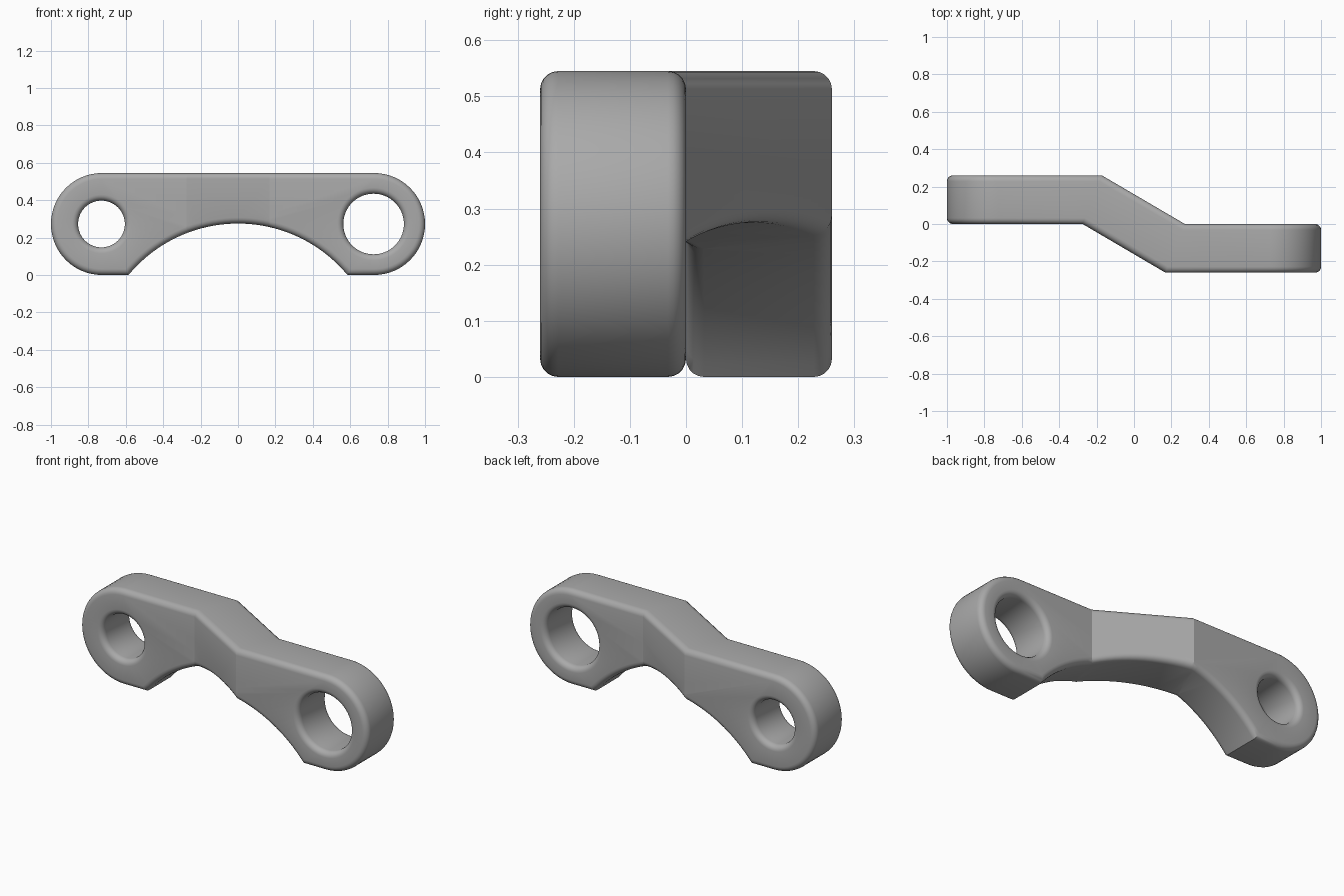
import bpy, bmesh
from math import sin, cos, pi, sqrt, atan2
from mathutils import Vector

if "Cube" in bpy.data.objects:
    bpy.data.objects.remove(bpy.data.objects["Cube"], do_unlink=True)

HEIGHT, THICK, FILLET = 0.545, 0.26, 0.032
END_R = HEIGHT / 2
END_X = 1 - END_R
ARCH_R, ARCH_Z = 0.76, -0.485
HOLES = [(-0.73, 0.125), (0.725, 0.162)]
# x of the two bends on the front face and on the back face
BEND_FRONT, BEND_BACK = (-0.275, 0.168), (-0.172, 0.272)
STEPS = 5


def outline(d):
    """Outer outline, shrunk inward by d."""
    pts = []
    r = END_R - d
    for i in range(33):                      # right rounded end, bottom to top
        a = -pi / 2 + pi * i / 32
        pts.append((END_X + r * cos(a), END_R + r * sin(a)))
    for i in range(33):                      # left rounded end, top to bottom
        a = pi / 2 + pi * i / 32
        pts.append((-END_X + r * cos(a), END_R + r * sin(a)))
    R = ARCH_R + d                           # arch under the middle
    x = sqrt(R * R - (d - ARCH_Z) ** 2)
    half = atan2(x, d - ARCH_Z)
    for i in range(41):
        a = -half + 2 * half * i / 40
        pts.append((R * sin(a), ARCH_Z + R * cos(a)))
    return pts


def circle(cx, r):
    return [(cx + r * cos(2 * pi * i / 64), END_R + r * sin(2 * pi * i / 64))
            for i in range(64)]


# Depth layers: (depth 0..THICK, inset) giving rounded front and back rims
front = [(FILLET * (1 - sin(a)), FILLET * (1 - cos(a)))
         for a in (pi / 2 * (1 - i / STEPS) for i in range(STEPS + 1))]
layers = front + [(THICK - y, d) for y, d in reversed(front)]

bm = bmesh.new()
caps = {0: [], len(layers) - 1: []}
shapes = [outline] + [lambda d, c=c, r=r: circle(c, r + d) for c, r in HOLES]
for shape in shapes:
    rings = [[bm.verts.new((x, y, z)) for x, z in shape(d)] for y, d in layers]
    n = len(rings[0])
    for a, b in zip(rings, rings[1:]):
        for i in range(n):
            j = (i + 1) % n
            bm.faces.new((a[i], a[j], b[j], b[i]))
    for k in caps:
        caps[k] += [bm.edges.get((rings[k][i], rings[k][(i + 1) % n]))
                    for i in range(n)]

# Flat front and back faces with the holes left open
for k, edges in caps.items():
    bmesh.ops.triangle_fill(bm, edges=edges, use_beauty=True,
                            normal=(0, -1 if k == 0 else 1, 0))

# Cut along the slanted bend planes
for xf, xb in zip(BEND_FRONT, BEND_BACK):
    bmesh.ops.bisect_plane(bm, geom=bm.verts[:] + bm.edges[:] + bm.faces[:],
                           plane_co=Vector((xf, 0, 0)),
                           plane_no=Vector((THICK, xf - xb, 0)), dist=1e-5)

# Step the right half forward through the bends
for v in bm.verts:
    t = v.co.y / THICK
    xa, xb = [f + (b - f) * t for f, b in zip(BEND_FRONT, BEND_BACK)]
    s = min(1, max(0, (v.co.x - xa) / (xb - xa)))
    v.co.y -= THICK * s

bmesh.ops.recalc_face_normals(bm, faces=bm.faces[:])
mesh = bpy.data.meshes.new("offset_link")
bm.to_mesh(mesh)
bm.free()
link = bpy.data.objects.new("offset_link", mesh)
bpy.context.collection.objects.link(link)

grey = bpy.data.materials.new("plain grey")
grey.use_nodes = True
colour = (0.4, 0.4, 0.4, 1)
grey.diffuse_color = colour
grey.node_tree.nodes["Principled BSDF"].inputs["Base Color"].default_value = colour
mesh.materials.append(grey)

bpy.context.view_layer.objects.active = link
link.select_set(True)
bpy.ops.object.shade_smooth_by_angle(angle=0.42)
